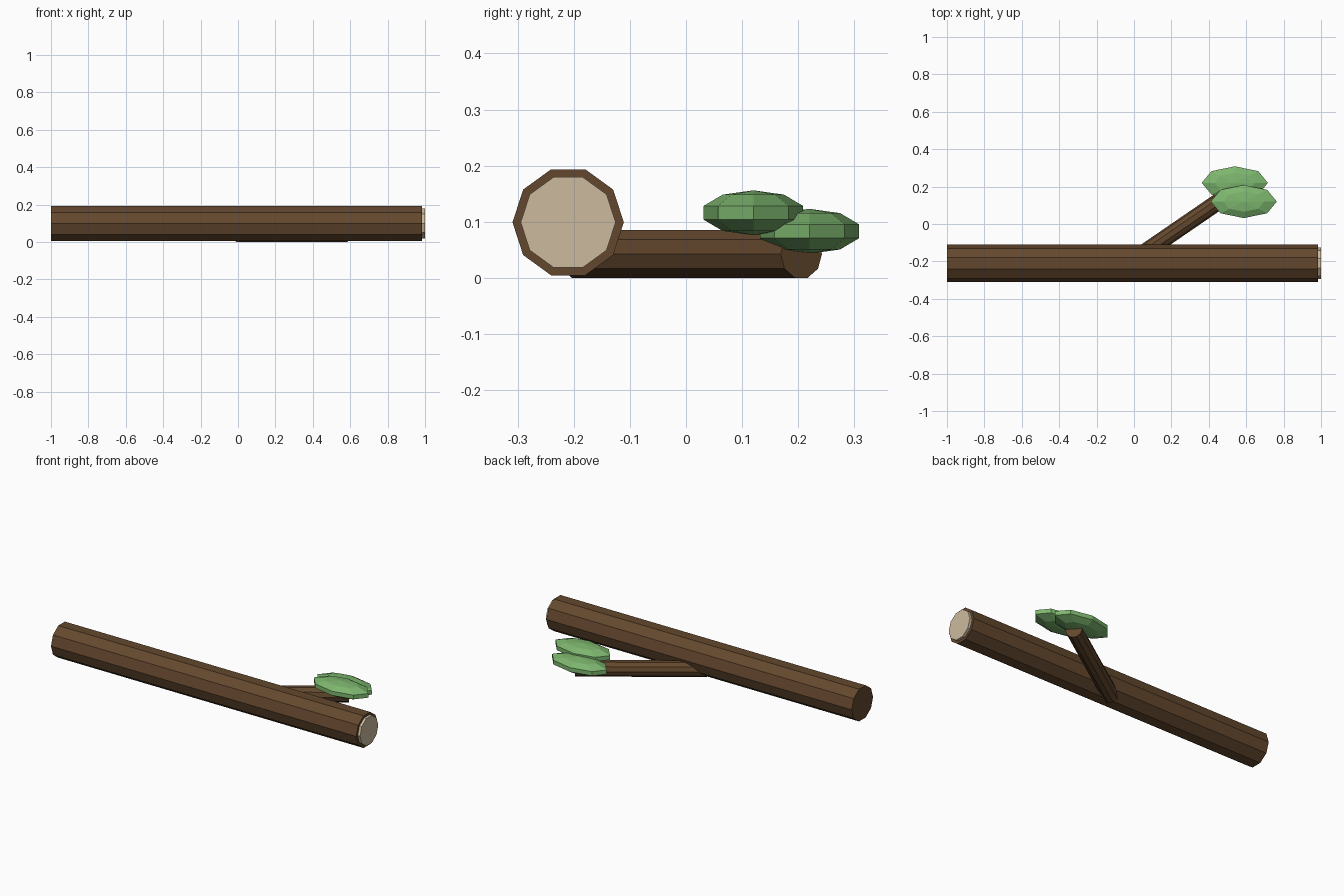
import bpy, bmesh, math
from mathutils import Vector, Matrix

if "Cube" in bpy.data.objects:
    bpy.data.objects.remove(bpy.data.objects["Cube"])


def material(name, color):
    m = bpy.data.materials.new(name)
    m.diffuse_color = (*color, 1.0)
    m.use_nodes = True
    m.node_tree.nodes["Principled BSDF"].inputs["Base Color"].default_value = m.diffuse_color
    return m


bark = material("bark brown", (0.125, 0.064, 0.027))
wood = material("cut wood beige", (0.60, 0.49, 0.34))
leaf = material("leaf green", (0.205, 0.468, 0.156))


def add_object(name, bm, mat):
    bmesh.ops.recalc_face_normals(bm, faces=bm.faces)
    mesh = bpy.data.meshes.new(name)
    bm.to_mesh(mesh)
    bm.free()
    mesh.materials.append(mat)
    ob = bpy.data.objects.new(name, mesh)
    bpy.context.collection.objects.link(ob)
    return ob


def log(name, start, end, radius, mat, sides=10):
    """Level prism between two points, with a flat face on top and bottom."""
    start, end = Vector(start), Vector(end)
    up = Vector((0, 0, 1))
    side = up.cross(end - start).normalized()
    bm = bmesh.new()
    rings = []
    for p in (start, end):
        rings.append([bm.verts.new(p + radius * (math.cos(a) * side + math.sin(a) * up))
                      for a in (2 * math.pi * i / sides for i in range(sides))])
    for i in range(sides):
        j = (i + 1) % sides
        bm.faces.new((rings[0][i], rings[0][j], rings[1][j], rings[1][i]))
    for ring in rings:
        bm.faces.new(ring)
    return add_object(name, bm, mat)


def leaf_clump(name, center):
    """Flattened low-poly ball."""
    bm = bmesh.new()
    bmesh.ops.create_uvsphere(bm, u_segments=8, v_segments=5, radius=1.0,
                              matrix=Matrix.Translation(center) @ Matrix.Diagonal((0.186, 0.093, 0.04, 1)))
    return add_object(name, bm, leaf)


# Fallen trunk and its pale cut end
log("trunk", (-1.0, -0.21, 0.099), (0.985, -0.21, 0.099), 0.0992, bark)
log("cut_end", (0.97, -0.21, 0.099), (1.0, -0.21, 0.099), 0.0846, wood)

# Side branch
log("branch", (-0.003, -0.192, 0.0425), (0.577, 0.2055, 0.0425), 0.0446, bark)

# Leaves at the branch tip
leaf_clump("leaf_upper", (0.587, 0.12, 0.116))
leaf_clump("leaf_lower", (0.539, 0.22, 0.083))
